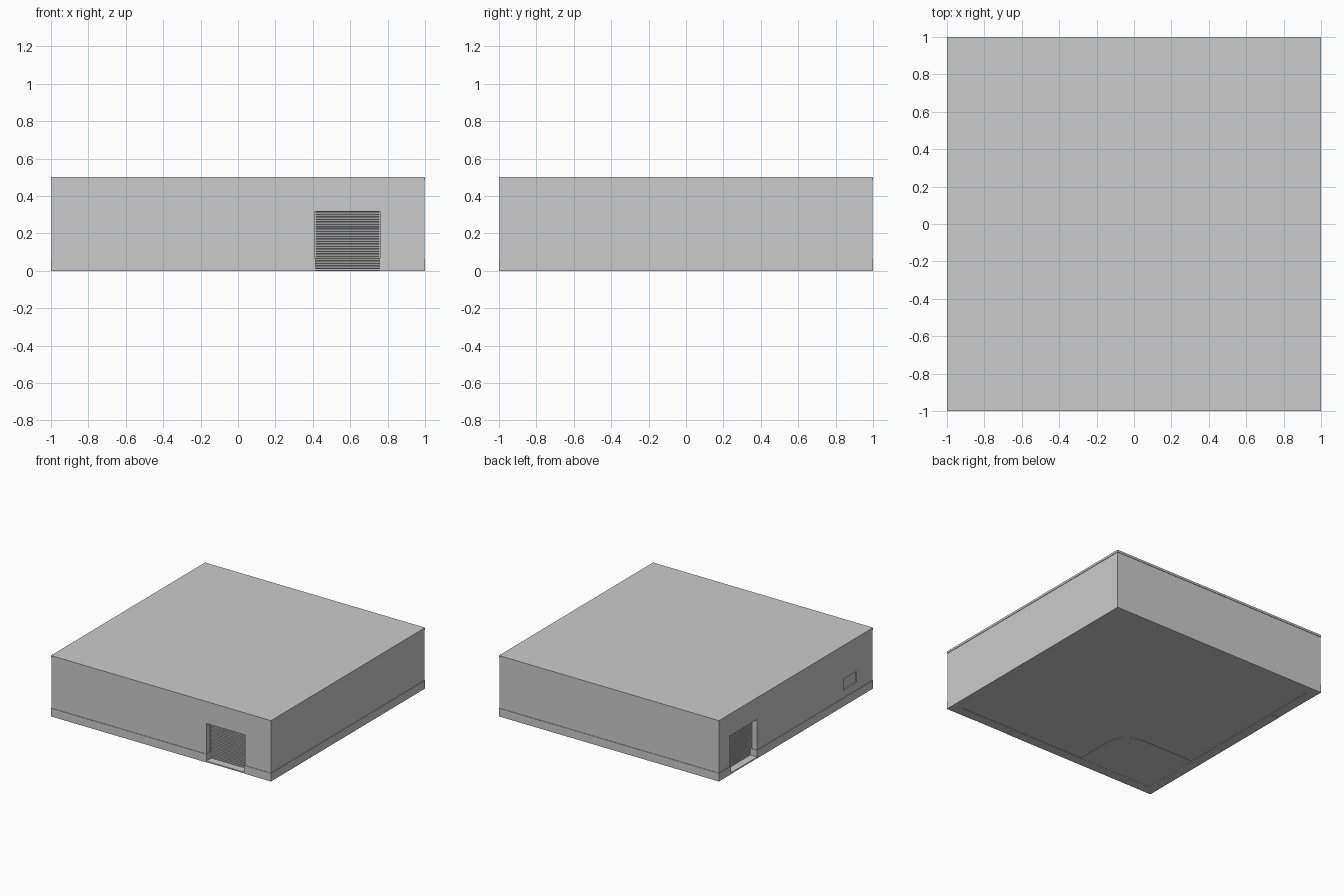
import bpy, bmesh, math
from mathutils import Vector

if "Cube" in bpy.data.objects:
    bpy.data.objects.remove(bpy.data.objects["Cube"])

WALL = 0.08        # wall thickness
PLINTH_H = 0.067   # plinth height
ROOF_Z = 0.482     # underside of the roof slab
DOOR_W, DOOR_H = 0.35, 0.317
DOORS = {          # name: (centre x, centre y, rotation about z)
    "front": (0.585, -1.0, 0.0),
    "side": (-1.0, 0.675, -math.pi / 2),
}


def finish(bm, name):
    bmesh.ops.recalc_face_normals(bm, faces=bm.faces)
    me = bpy.data.meshes.new(name)
    bm.to_mesh(me)
    bm.free()
    ob = bpy.data.objects.new(name, me)
    bpy.context.collection.objects.link(ob)
    return ob


def box(name, lo, hi):
    lo, hi = Vector(lo), Vector(hi)
    bm = bmesh.new()
    bmesh.ops.create_cube(bm, size=1)
    for v in bm.verts:
        v.co = (lo + hi) / 2 + v.co * (hi - lo)
    return finish(bm, name)


def place(ob, key, inward=0.0):
    """Move a part modelled facing -y at the origin to its doorway."""
    x, y, rot = DOORS[key]
    ob.rotation_euler.z = rot
    ob.location = Vector((x, y, 0)) + Vector((0, inward, 0) if key == "front" else (inward, 0, 0))
    return ob


def cut(target, cutters):
    for c in cutters:
        c.hide_render = True
        m = target.modifiers.new("cut", "BOOLEAN")
        m.operation, m.solver, m.object = "DIFFERENCE", "EXACT", c
    bpy.context.view_layer.update()
    ev = target.evaluated_get(bpy.context.evaluated_depsgraph_get())
    me = bpy.data.meshes.new_from_object(ev)
    target.modifiers.clear()
    target.data = me
    for c in cutters:
        bpy.data.objects.remove(c)


def opening_cutters(width, height):
    w = width / 2
    return [place(box("opening_cutter", (-w, -0.1, -0.1), (w, 0.15, height)), k) for k in DOORS]


def prism(name, pts, z0, z1):
    bm = bmesh.new()
    f = bm.faces.new([bm.verts.new((x, y, z0)) for x, y in pts])
    r = bmesh.ops.extrude_face_region(bm, geom=[f])
    for v in r["geom"]:
        if isinstance(v, bmesh.types.BMVert):
            v.co.z = z1
    return finish(bm, name)


inner = 1 - WALL

# Outer walls, with doorways and a shallow window recess in the left wall
walls = box("walls", (-0.996, -0.996, PLINTH_H), (0.996, 0.996, ROOF_Z))
cut(walls, [box("room_cutter", (-inner, -inner, -0.1), (inner, inner, 0.6)),
            box("window_cutter", (-1.1, -0.79, 0.13), (-0.986, -0.62, 0.22))]
    + opening_cutters(DOOR_W, DOOR_H))

# Plinth, standing slightly proud of the walls
plinth = box("plinth", (-1, -1, 0), (1, 1, PLINTH_H))
cut(plinth, [box("room_cutter", (-inner, -inner, -0.1), (inner, inner, 0.6))]
    + opening_cutters(DOOR_W - 0.008, DOOR_H))

# Flat roof slab and floor
box("roof", (-1, -1, ROOF_Z), (1, 1, 0.5))
box("floor", (-inner, -inner, 0.004), (inner, inner, 0.012))

# Raised floor with one rounded corner in the front left of the hall
r = 0.2
cx, cy = -0.25 - r, -0.42 - r
arc = [(cx + r * math.cos(a * math.pi / 16), cy + r * math.sin(a * math.pi / 16)) for a in range(9)]
prism("corner_room_floor", [(-inner, -inner), (-0.25, -inner)] + arc + [(-inner, -0.42)], 0.001, 0.018)


def roller_door(name, slats=24):
    """Corrugated curtain: a slat profile extruded across the doorway."""
    w, top = DOOR_W / 2, DOOR_H + 0.01
    z0 = 0.012
    pitch = (top - z0) / slats
    prof = []
    for i in range(slats):
        for t, d in ((0.0, 0.0), (0.2, -0.004), (0.8, -0.004)):
            prof.append((d, z0 + (i + t) * pitch))
    prof += [(0.0, top), (0.012, top), (0.012, z0)]
    bm = bmesh.new()
    f = bm.faces.new([bm.verts.new((-w, y, z)) for y, z in prof])
    res = bmesh.ops.extrude_face_region(bm, geom=[f])
    for v in res["geom"]:
        if isinstance(v, bmesh.types.BMVert):
            v.co.x = w
    return finish(bm, name)


# Roller doors, guide rails and thresholds
for key in DOORS:
    w = DOOR_W / 2
    place(roller_door(key + "_roller_door"), key, 0.062)
    for side, s in (("left", -1), ("right", 1)):
        a, b = sorted((s * w, s * (w - 0.006)))
        place(box(f"{key}_{side}_rail", (a, 0.05, 0.01), (b, 0.078, DOOR_H)), key)
    place(box(key + "_threshold", (-w, 0.0, 0.002), (w, WALL, 0.012)), key)
